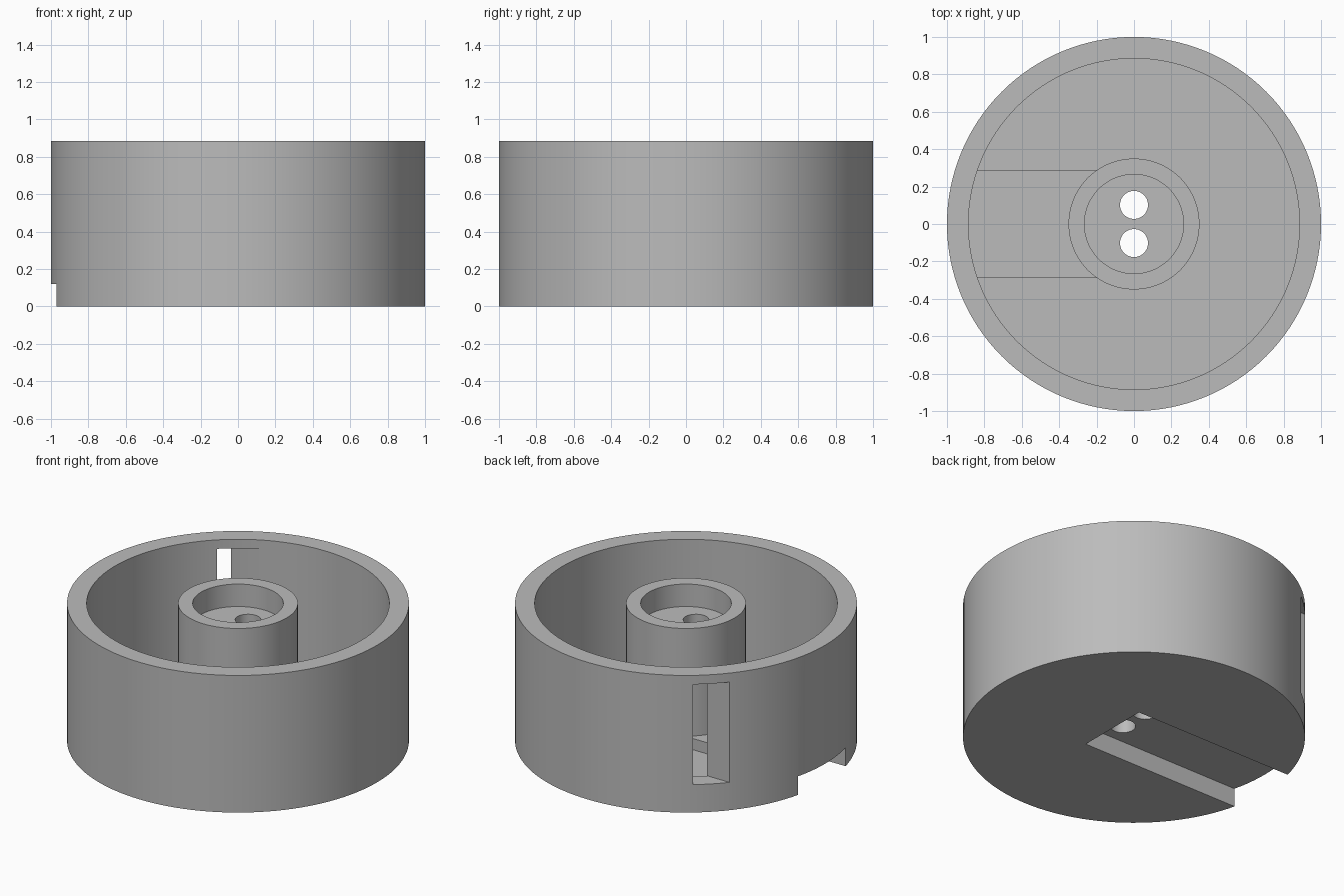
import bpy, bmesh, math
from mathutils import Vector

if "Cube" in bpy.data.objects:
    bpy.data.objects.remove(bpy.data.objects["Cube"], do_unlink=True)

grey = bpy.data.materials.new("plain grey")
grey.use_nodes = True
colour = (0.5, 0.5, 0.5, 1)
grey.diffuse_color = colour
grey.node_tree.nodes["Principled BSDF"].inputs["Base Color"].default_value = colour

HEIGHT, FLOOR, SEGMENTS = 0.885, 0.118, 128


def add_object(name, bm):
    bmesh.ops.recalc_face_normals(bm, faces=bm.faces)
    mesh = bpy.data.meshes.new(name)
    bm.to_mesh(mesh)
    bm.free()
    mesh.materials.append(grey)
    obj = bpy.data.objects.new(name, mesh)
    bpy.context.collection.objects.link(obj)
    return obj


def lathe(name, profile):
    bm = bmesh.new()
    verts = [bm.verts.new((r, 0, z)) for r, z in profile]
    edges = [bm.edges.new(pair) for pair in zip(verts, verts[1:])]
    bmesh.ops.spin(bm, geom=verts + edges, cent=(0, 0, 0), axis=(0, 0, 1),
                   angle=math.tau, steps=SEGMENTS, use_merge=False)
    bmesh.ops.remove_doubles(bm, verts=bm.verts, dist=0.0005)
    return add_object(name, bm)


def box(name, low, high):
    bm = bmesh.new()
    bmesh.ops.create_cube(bm, size=1)
    low, high = Vector(low), Vector(high)
    bmesh.ops.scale(bm, vec=high - low, verts=bm.verts)
    bmesh.ops.translate(bm, vec=(low + high) / 2, verts=bm.verts)
    return add_object(name, bm)


def rod(name, x, y, radius):
    bm = bmesh.new()
    bmesh.ops.create_cone(bm, cap_ends=True, segments=48, radius1=radius,
                          radius2=radius, depth=3)
    bmesh.ops.translate(bm, vec=(x, y, 0), verts=bm.verts)
    return add_object(name, bm)


def combine(target, tool, operation):
    tool.hide_render = True
    mod = target.modifiers.new(tool.name, "BOOLEAN")
    mod.operation, mod.solver, mod.object = operation, "EXACT", tool
    bpy.context.view_layer.objects.active = target
    bpy.ops.object.modifier_apply(modifier=mod.name)
    bpy.data.objects.remove(tool, do_unlink=True)


# Round cup with a recessed central post
body = lathe("round_housing", [
    (0, 0), (1, 0), (1, HEIGHT), (0.885, HEIGHT), (0.885, FLOOR),
    (0.35, FLOOR), (0.35, HEIGHT), (0.265, HEIGHT), (0.265, 0.74), (0, 0.74)])

# Raised cover over the cable channel
combine(body, box("channel_cover", (-0.9, -0.29, 0.06), (-0.1, 0.29, 0.19)), "UNION")

# Cable channel in the underside, open at the right side
combine(body, box("channel_cut", (-1.2, -0.242, -0.2), (0.165, 0.242, 0.12)), "DIFFERENCE")

# Window through the wall
combine(body, box("window_cut", (-1.1, 0.647, 0.18), (-0.2, 0.795, 0.827)), "DIFFERENCE")

# Pair of wire holes through the post
for side in (-1, 1):
    combine(body, rod("wire_hole_cut", 0, side * 0.102, 0.075), "DIFFERENCE")

bpy.ops.object.select_all(action="DESELECT")
body.select_set(True)
bpy.context.view_layer.objects.active = body
bpy.ops.object.shade_smooth_by_angle(angle=math.radians(30))
